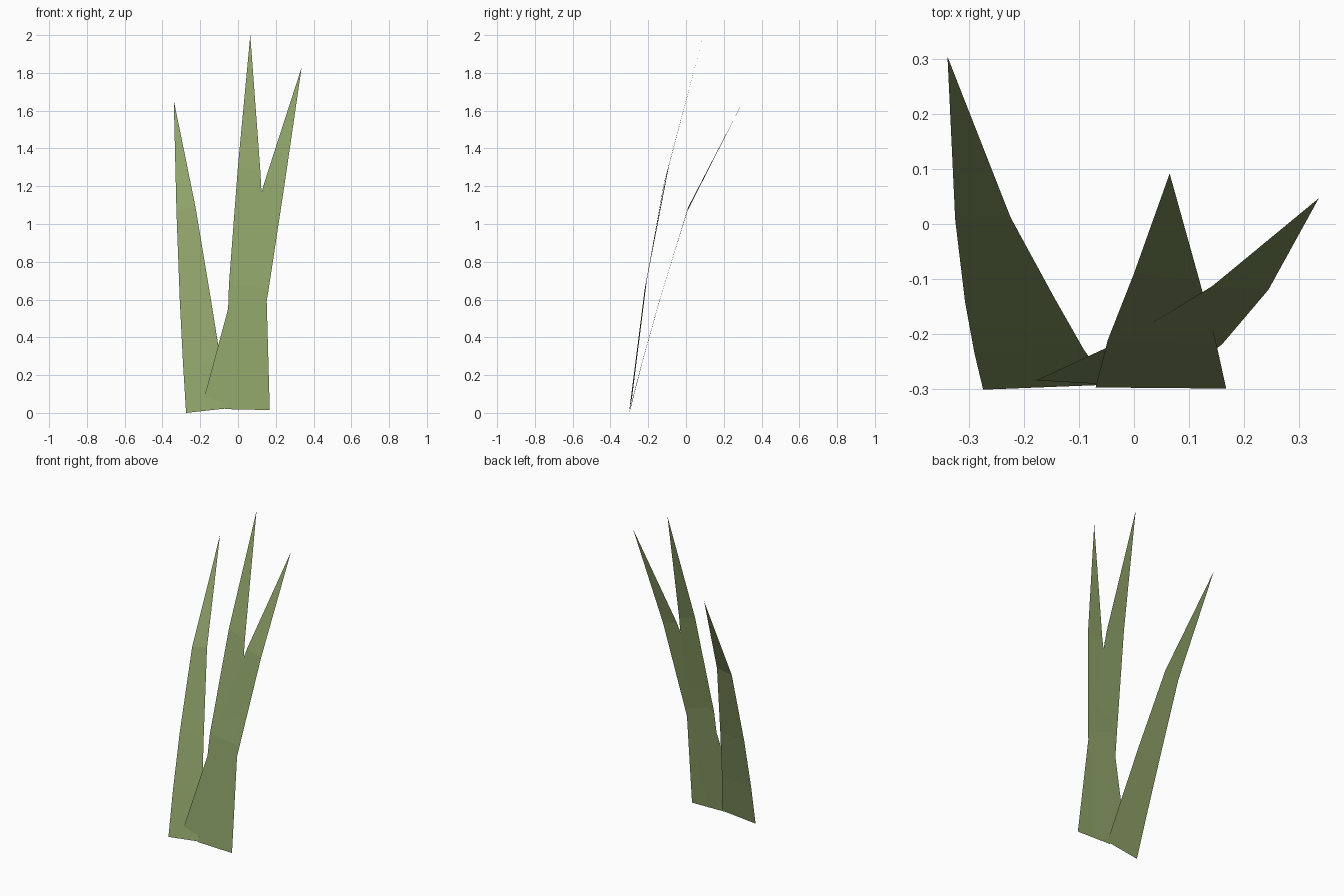
import bpy, bmesh

green = bpy.data.materials.new("grass_green")
green.diffuse_color = (0.27, 0.36, 0.14, 1)


def blade(name, left, right, tip):
    """Flat tapering leaf: left and right edge points from root upward, closed by a tip."""
    bm = bmesh.new()
    ls = [bm.verts.new(p) for p in left]
    rs = [bm.verts.new(p) for p in right]
    top = bm.verts.new(tip)
    for i in range(len(ls) - 1):
        bm.faces.new((ls[i], rs[i], rs[i + 1], ls[i + 1]))
    bm.faces.new((ls[-1], rs[-1], top))
    mesh = bpy.data.meshes.new(name)
    bm.to_mesh(mesh)
    bm.free()
    mesh.materials.append(green)
    obj = bpy.data.objects.new(name, mesh)
    bpy.context.collection.objects.link(obj)


# Left blade, bending back the most
blade("left_blade",
      [(-0.275, -0.302, 0.0), (-0.291, -0.235, 0.26), (-0.308, -0.142, 0.59), (-0.326, 0.008, 1.07)],
      [(-0.047, -0.293, 0.025), (-0.092, -0.228, 0.28), (-0.145, -0.135, 0.61), (-0.225, 0.012, 1.09)],
      (-0.34, 0.305, 1.655))

# Tall centre blade
blade("centre_blade",
      [(-0.07, -0.298, 0.02), (-0.048, -0.212, 0.68), (0.0, -0.09, 1.31)],
      [(0.168, -0.30, 0.015), (0.15, -0.218, 0.66), (0.119, -0.102, 1.27)],
      (0.065, 0.092, 2.0))

# Right blade, leaning outward
blade("right_blade",
      [(-0.178, -0.285, 0.085), (-0.012, -0.208, 0.70), (0.143, -0.113, 1.23)],
      [(0.05, -0.298, 0.02), (0.16, -0.22, 0.64), (0.245, -0.12, 1.2)],
      (0.337, 0.047, 1.83))
